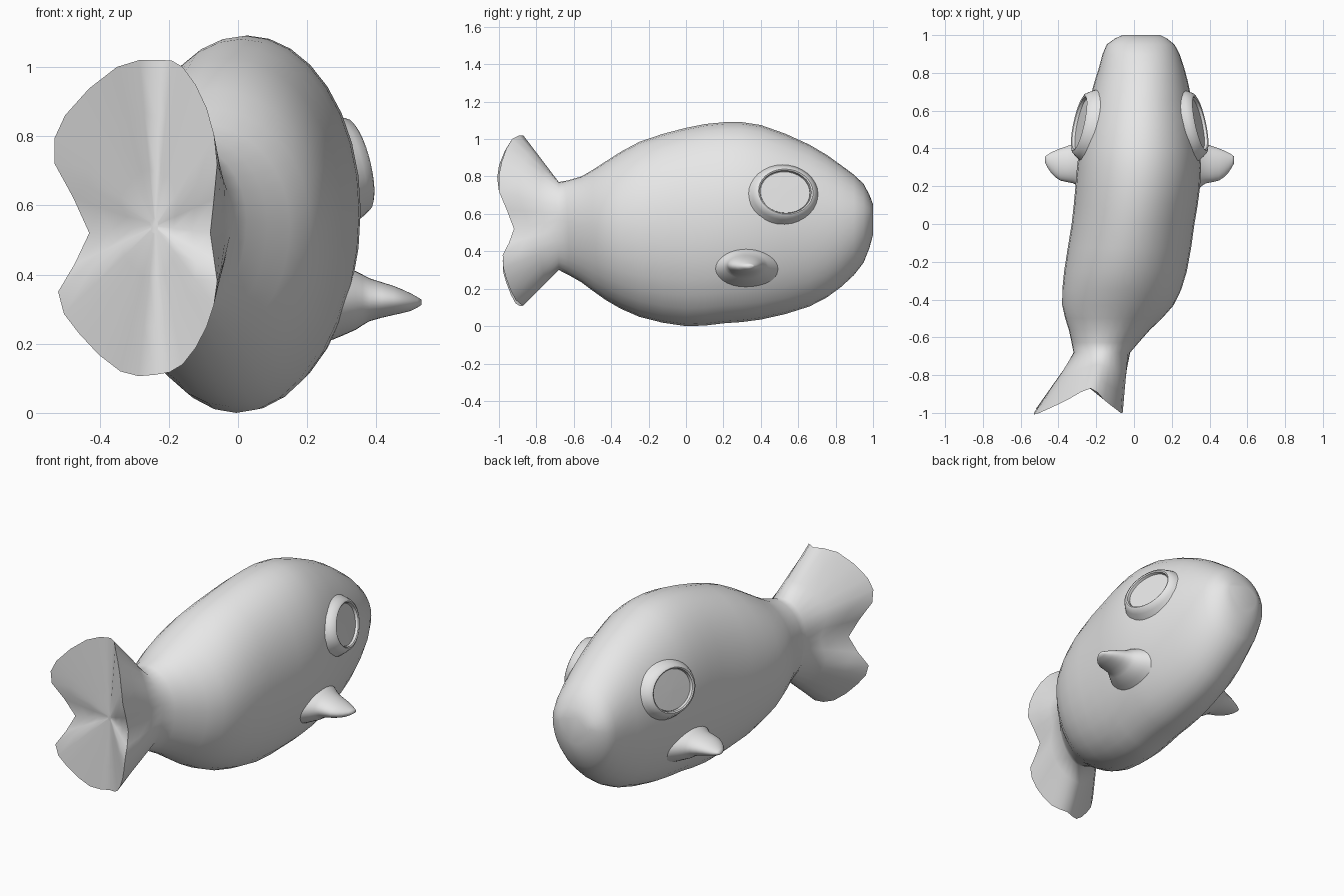
import bpy
import bmesh
import math
from mathutils import Vector

default_cube = bpy.data.objects.get("Cube")
if default_cube:
    bpy.data.objects.remove(default_cube, do_unlink=True)

SEGMENTS = 32
MIDLINE = 0.03   # the fins and eyes mirror across this x

grey = bpy.data.materials.new("plain_grey")
grey.use_nodes = True
grey.diffuse_color = (0.8, 0.8, 0.8, 1)
grey.node_tree.nodes["Principled BSDF"].inputs["Base Color"].default_value = grey.diffuse_color


def spline(a, b, c, d, t):
    """Catmull-Rom point between b and c."""
    a, b, c, d = Vector(a), Vector(b), Vector(c), Vector(d)
    return (b * 2 + (c - a) * t + (a * 2 - b * 5 + c * 4 - d) * t ** 2
            + (b * 3 - a - c * 3 + d) * t ** 3) / 2


def refine_open(rows):
    """Add one smooth row between each pair of rows."""
    result = []
    for i in range(len(rows) - 1):
        before, after = rows[max(i - 1, 0)], rows[min(i + 2, len(rows) - 1)]
        result.append(Vector(rows[i]))
        result.append(spline(before, rows[i], rows[i + 1], after, 0.5))
    return result + [Vector(rows[-1])]


def refine_closed(points, count):
    """Resample a closed outline to an even number of points."""
    n = len(points)
    result = []
    for k in range(count):
        i, t = divmod(k * n / count, 1)
        i = int(i)
        result.append(spline(points[i - 1], points[i], points[(i + 1) % n],
                             points[(i + 2) % n], t))
    return result


def angles():
    return [2 * math.pi * k / SEGMENTS for k in range(SEGMENTS)]


def loft(name, rings, sharp_angle):
    """Skin a list of equal rings and close both ends."""
    bm = bmesh.new()
    loops = [[bm.verts.new(p) for p in ring] for ring in rings]
    for one, two in zip(loops, loops[1:]):
        for k in range(len(one)):
            j = (k + 1) % len(one)
            bm.faces.new((one[k], one[j], two[j], two[k]))
    bm.faces.new(loops[0])
    bm.faces.new(loops[-1])
    bmesh.ops.recalc_face_normals(bm, faces=bm.faces[:])
    mesh = bpy.data.meshes.new(name)
    bm.to_mesh(mesh)
    bm.free()
    mesh.materials.append(grey)
    obj = bpy.data.objects.new(name, mesh)
    bpy.context.collection.objects.link(obj)
    bpy.ops.object.select_all(action='DESELECT')
    obj.select_set(True)
    bpy.context.view_layer.objects.active = obj
    bpy.ops.object.shade_smooth_by_angle(angle=math.radians(sharp_angle))
    return obj


# Body stations from nose to tail root: y, centre x, half width, bottom, top
stations = [
    (1.0, 0.04, 0.10, 0.49, 0.65),
    (0.95, 0.035, 0.18, 0.34, 0.76),
    (0.83, 0.04, 0.225, 0.21, 0.86),
    (0.66, 0.035, 0.27, 0.105, 0.97),
    (0.4, 0.03, 0.32, 0.035, 1.075),
    (0.2, 0.02, 0.33, 0.015, 1.09),
    (0.0, -0.005, 0.325, 0.0, 1.06),
    (-0.25, -0.045, 0.325, 0.05, 0.985),
    (-0.43, -0.085, 0.295, 0.14, 0.88),
    (-0.56, -0.13, 0.215, 0.235, 0.80),
    (-0.68, -0.17, 0.15, 0.30, 0.77),
]


def body_ring(row):
    y, cx, half, low, high = row
    widest = (low + high) / 2 + 0.03
    ring = []
    for a in angles():
        reach = high - widest if math.cos(a) > 0 else widest - low
        ring.append(Vector((cx + half * math.sin(a), y, widest + reach * math.cos(a))))
    return ring


# Lobed rim of the tail, clockwise from the top
tail_rim = refine_closed([
    (-0.23, -0.87, 1.02), (-0.16, -0.93, 1.0), (-0.09, -0.985, 0.88), (-0.06, -1, 0.72),
    (-0.08, -0.92, 0.52), (-0.06, -0.98, 0.38), (-0.09, -0.96, 0.25), (-0.16, -0.91, 0.14),
    (-0.24, -0.87, 0.11), (-0.34, -0.91, 0.12), (-0.46, -0.96, 0.23), (-0.52, -0.98, 0.35),
    (-0.43, -0.92, 0.52), (-0.53, -1, 0.72), (-0.5, -1, 0.86), (-0.35, -0.93, 1.0),
], SEGMENTS)

rings = [body_ring(row) for row in refine_open(stations)]
tail_root = rings[-1]
for t in (0.33, 0.67):
    rings.append([p.lerp(q, t) for p, q in zip(tail_root, tail_rim)])
rings.append(tail_rim)

# Shallow hollow at the end of the tail
hollow = Vector((-0.24, -0.865, 0.54))
for t in (0.33, 0.66, 0.95):
    rings.append([p.lerp(hollow, t) for p in tail_rim])
loft("body_and_tail", rings, 75)


# Side fins, root to tip: x, centre y, centre z, half length, half thickness
fin_stations = [
    (0.27, 0.32, 0.32, 0.19, 0.11),
    (0.34, 0.32, 0.325, 0.135, 0.085),
    (0.38, 0.32, 0.327, 0.105, 0.062),
    (0.45, 0.315, 0.325, 0.085, 0.042),
    (0.50, 0.325, 0.32, 0.053, 0.025),
    (0.53, 0.34, 0.32, 0.018, 0.008),
]

# Eye profile, outside to centre: radius factor, height
eye_profile = [(1.45, -0.05), (1.3, -0.012), (1.18, 0.012), (1.08, 0.018),
               (1.02, 0.014), (1.0, -0.004), (0.98, 0.0), (0.1, 0.002)]
eye_centre = Vector((0.335, 0.53, 0.715))
eye_out = Vector((1, 0.22, 0.24)).normalized()
eye_along = Vector((0, 0, 1)).cross(eye_out).normalized()
eye_up = eye_out.cross(eye_along)


def mirrored(points, side):
    return [Vector((MIDLINE + side * (p.x - MIDLINE), p.y, p.z)) for p in points]


for label, side in (("left", 1), ("right", -1)):
    fin = []
    for x, y, z, length, thick in refine_open(fin_stations):
        ring = [Vector((x, y + length * math.cos(a), z + thick * math.sin(a)))
                for a in angles()]
        fin.append(mirrored(ring, side))
    loft(label + "_fin", fin, 75)

    eye = []
    for radius, height in eye_profile:
        ring = [eye_centre + eye_out * height
                + eye_along * (0.138 * radius * math.cos(a))
                + eye_up * (0.115 * radius * math.sin(a)) for a in angles()]
        eye.append(mirrored(ring, side))
    loft(label + "_eye", eye, 45)
